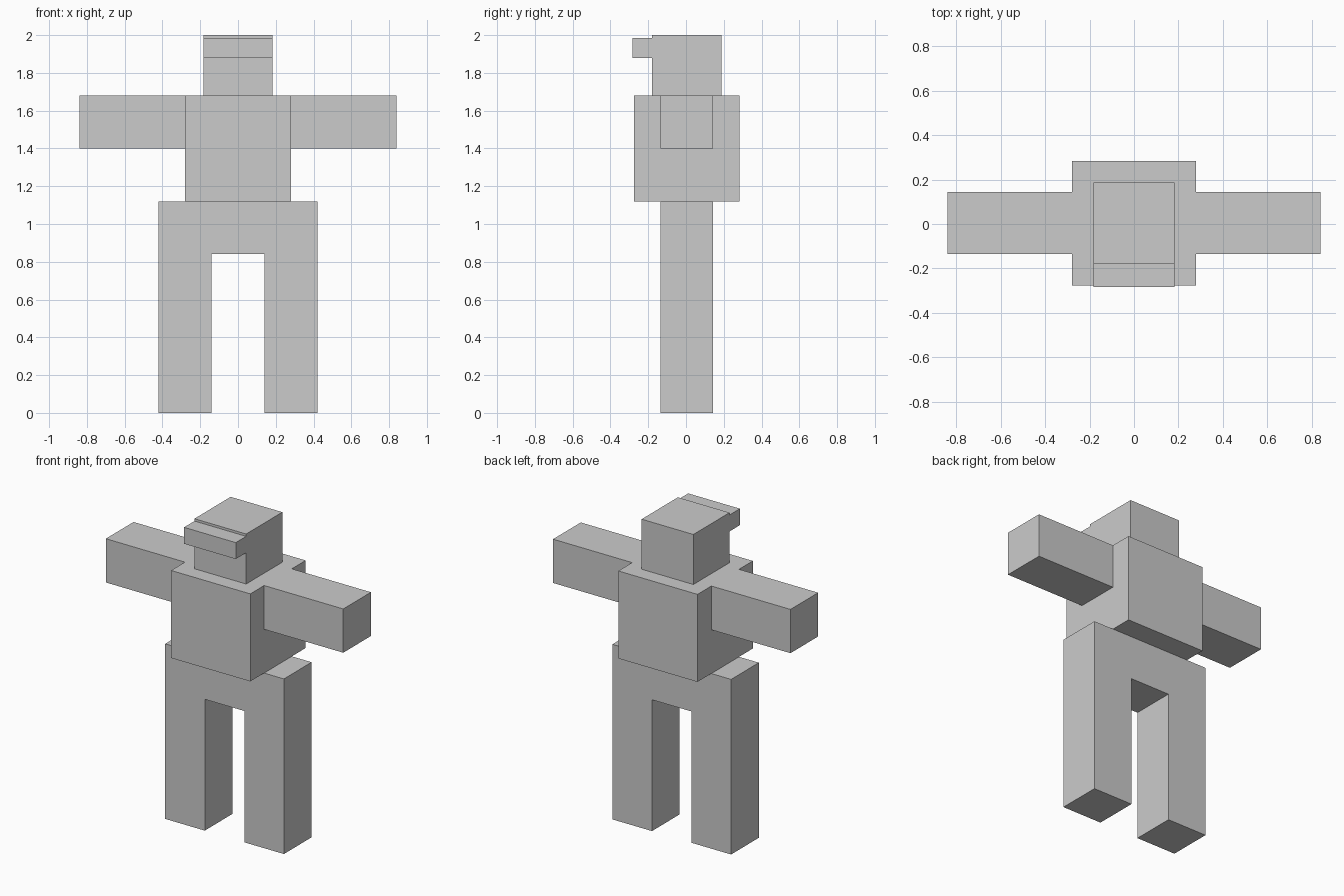
import bpy, bmesh

if "Cube" in bpy.data.objects:
    bpy.data.objects.remove(bpy.data.objects["Cube"])

Y = 0.004   # body centre line; the cap brim shifts it slightly back
U = 0.14    # half of the basic block size


def prism(name, profile, y0, y1):
    """Extrude a front-view (x, z) outline from y0 to y1."""
    bm = bmesh.new()
    face = bm.faces.new([bm.verts.new((x, y0, z)) for x, z in profile])
    out = bmesh.ops.extrude_face_region(bm, geom=[face])["geom"]
    verts = [g for g in out if isinstance(g, bmesh.types.BMVert)]
    bmesh.ops.translate(bm, verts=verts, vec=(0, y1 - y0, 0))
    bmesh.ops.recalc_face_normals(bm, faces=bm.faces)
    mesh = bpy.data.meshes.new(name)
    bm.to_mesh(mesh)
    bm.free()
    obj = bpy.data.objects.new(name, mesh)
    bpy.context.collection.objects.link(obj)
    return obj


def box(name, x0, x1, y0, y1, z0, z1):
    return prism(name, [(x0, z0), (x1, z0), (x1, z1), (x0, z1)], y0, y1)


# Hips and both legs as one arch-shaped block
prism("hips_and_legs",
      [(-3 * U, 0), (-U, 0), (-U, 6 * U), (U, 6 * U), (U, 0), (3 * U, 0),
       (3 * U, 8 * U), (-3 * U, 8 * U)], Y - U, Y + U)

# Torso
box("torso", -2 * U, 2 * U, Y - 2 * U, Y + 2 * U, 8 * U, 12 * U)

# Outstretched arms
for side, x0, x1 in (("left", -6 * U, -2 * U), ("right", 2 * U, 6 * U)):
    box(side + "_arm", x0, x1, Y - U, Y + U, 10 * U, 12 * U)

# Head and cap brim
H = 0.183
box("head", -H, H, Y - H, Y + H, 12 * U, 2.0)
box("cap_brim", -H, H, -0.284, Y - H, 1.88, 1.985)
